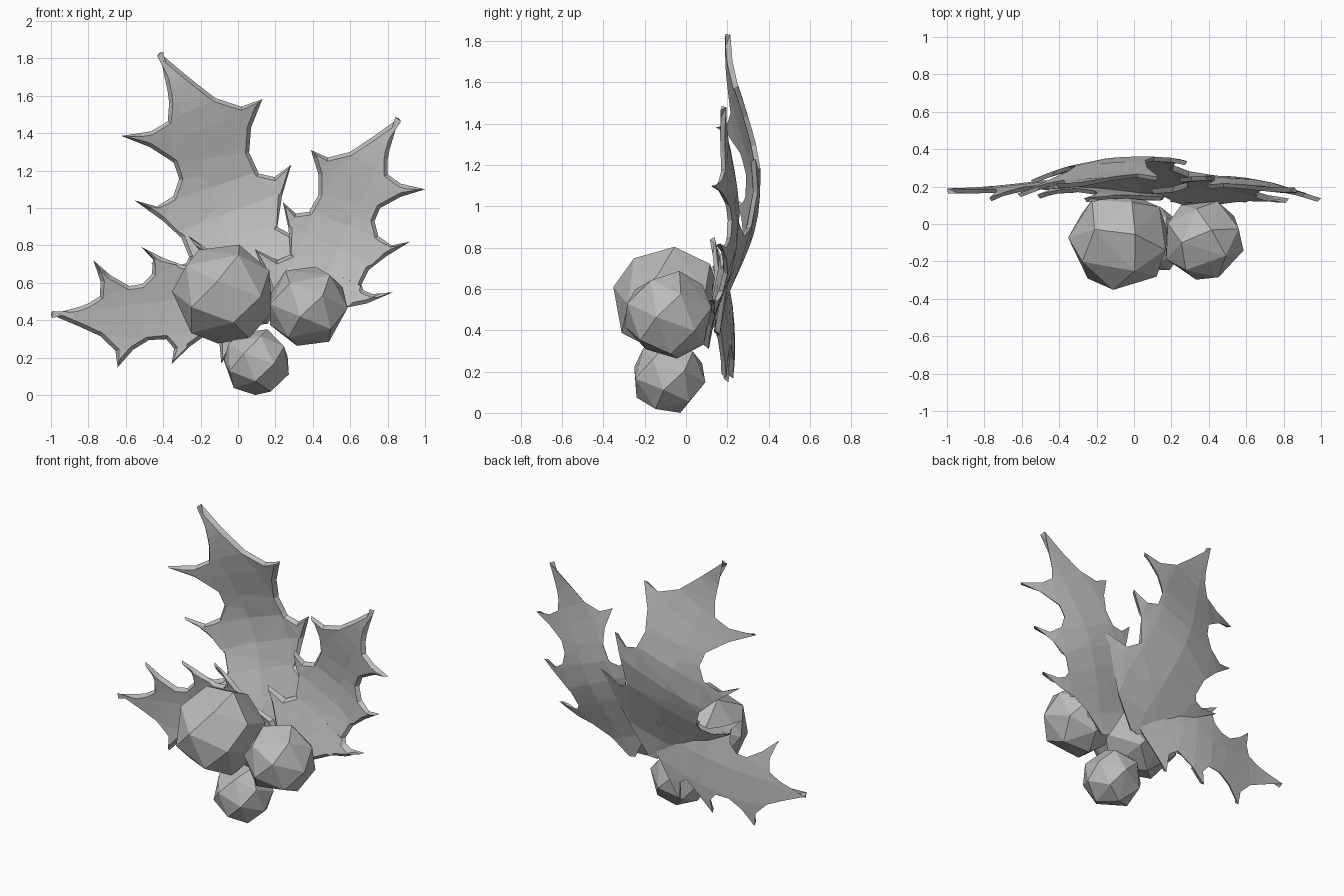
import bpy
import bmesh
from math import radians, sin, cos, sqrt, pi
from mathutils import Matrix, Vector

cube = bpy.data.objects.get("Cube")
if cube:
    bpy.data.objects.remove(cube, do_unlink=True)

GREY = (0.5, 0.5, 0.5, 1)
material = bpy.data.materials.new("plain_grey")
material.use_nodes = True
material.diffuse_color = GREY
shader = next(n for n in material.node_tree.nodes if n.type == "BSDF_PRINCIPLED")
shader.inputs["Base Color"].default_value = GREY

# Spiky leaf outline in hundredths, measured from the tip down one edge and back up the other
OUTLINE = [
    (0, 0), (-5, -17), (-6, -22), (-6, -30), (1, -35), (14, -38),
    (1, -42), (-10, -48), (-13, -55), (-11, -63), (-4, -68), (6, -66),
    (-7, -74), (-16, -81), (-20, -89), (-19, -92), (-14, -94), (-3, -93),
    (-17, -99), (-27, -101), (-40, -107), (-52, -117), (-57, -116),
    (-66, -99), (-72, -83), (-77, -70), (-65, -76), (-58, -73), (-59, -59),
    (-62, -45), (-55, -51), (-48, -50), (-43, -41), (-43, -30), (-47, -17),
    (-38, -21), (-26, -18), (-14, -10),
]
RIB = Vector((-0.54, 0, -1.165))      # from the tip to the base
RIM = 0.02
THICKNESS = 0.025
CURL = 0.35
TILT = -0.12


def add_object(name, bm):
    bmesh.ops.recalc_face_normals(bm, faces=bm.faces[:])
    mesh = bpy.data.meshes.new(name)
    bm.to_mesh(mesh)
    bm.free()
    mesh.materials.append(material)
    obj = bpy.data.objects.new(name, mesh)
    bpy.context.collection.objects.link(obj)
    return obj


def cut(bm, point, normal):
    bmesh.ops.bisect_plane(bm, geom=bm.verts[:] + bm.edges[:] + bm.faces[:],
                           plane_co=point, plane_no=normal)


def make_leaf(name, tip, base_y, arch, turn, scale, mirror=False):
    bm = bmesh.new()
    face = bm.faces.new([bm.verts.new((x * scale / 100, 0, z * scale / 100))
                         for x, z in OUTLINE])
    face.normal_update()
    if face.normal.y > 0:
        face.normal_flip()
    bmesh.ops.triangulate(bm, faces=bm.faces[:])

    # Cut rows across the leaf and lines along its rib so that it can bend
    rib = RIB * scale
    along = rib.normalized()
    across = Vector((-along.z, 0, along.x))
    rows = 10
    for i in range(1, rows):
        cut(bm, rib * i / rows, along)
    for offset in (-0.2, 0, 0.2):
        cut(bm, across * offset * scale, across)

    # Back sheet, and a front sheet raised inside a bevelled rim
    front = bm.faces[:]
    bmesh.ops.duplicate(bm, geom=bm.verts[:] + bm.edges[:] + front)
    bmesh.ops.inset_region(bm, faces=front, thickness=RIM, use_boundary=True)
    for v in {v for f in front for v in f.verts}:
        v.co.y -= THICKNESS

    # Arch along the rib, curl both edges forward and tilt the blade
    for v in bm.verts:
        t = min(max(v.co.dot(along) / rib.length, 0), 1)
        side = v.co.dot(across)
        v.co.y += ((base_y - tip[1]) * t + arch * sin(pi * t ** 1.2) ** 2
                   - CURL * side ** 2 + TILT * side)
    bmesh.ops.remove_doubles(bm, verts=bm.verts[:], dist=0.0005)

    if mirror:
        bm.transform(Matrix.Scale(-1, 4, (1, 0, 0)))
    # Positive turn is counter-clockwise seen from the front
    bm.transform(Matrix.Translation(tip) @ Matrix.Rotation(radians(-turn), 4, "Y"))
    return add_object(name, bm)


def make_berry(name, centre, radius, turn):
    # Coarse faceted ball: hull of points spiralling evenly over a sphere
    bm = bmesh.new()
    count = 20
    for i in range(count):
        z = 1 - (2 * i + 1) / count
        ring = sqrt(1 - z * z)
        angle = i * pi * (3 - sqrt(5))
        bm.verts.new(Vector((ring * cos(angle), ring * sin(angle), z)) * radius)
    bmesh.ops.convex_hull(bm, input=bm.verts[:])
    bm.transform(Matrix.Translation(centre) @ Matrix.Rotation(radians(turn), 4, "Z"))
    return add_object(name, bm)


# Leaves
make_leaf("middle_leaf", (-0.42, 0.215, 1.83), 0.16, 0.17, -4.4, 1.207, mirror=True)
make_leaf("left_leaf", (0.86, 0.195, 1.48), 0.11, 0.1, 0, 1)
make_leaf("right_leaf", (-1.0, 0.19, 0.43), 0.15, 0.06, 121.8, 0.91)

# Berries
make_berry("large_berry", (-0.075, -0.085, 0.54), 0.278, 20)
make_berry("medium_berry", (0.37, -0.085, 0.475), 0.223, 50)
make_berry("small_berry", (0.1, -0.085, 0.176), 0.185, 5)
